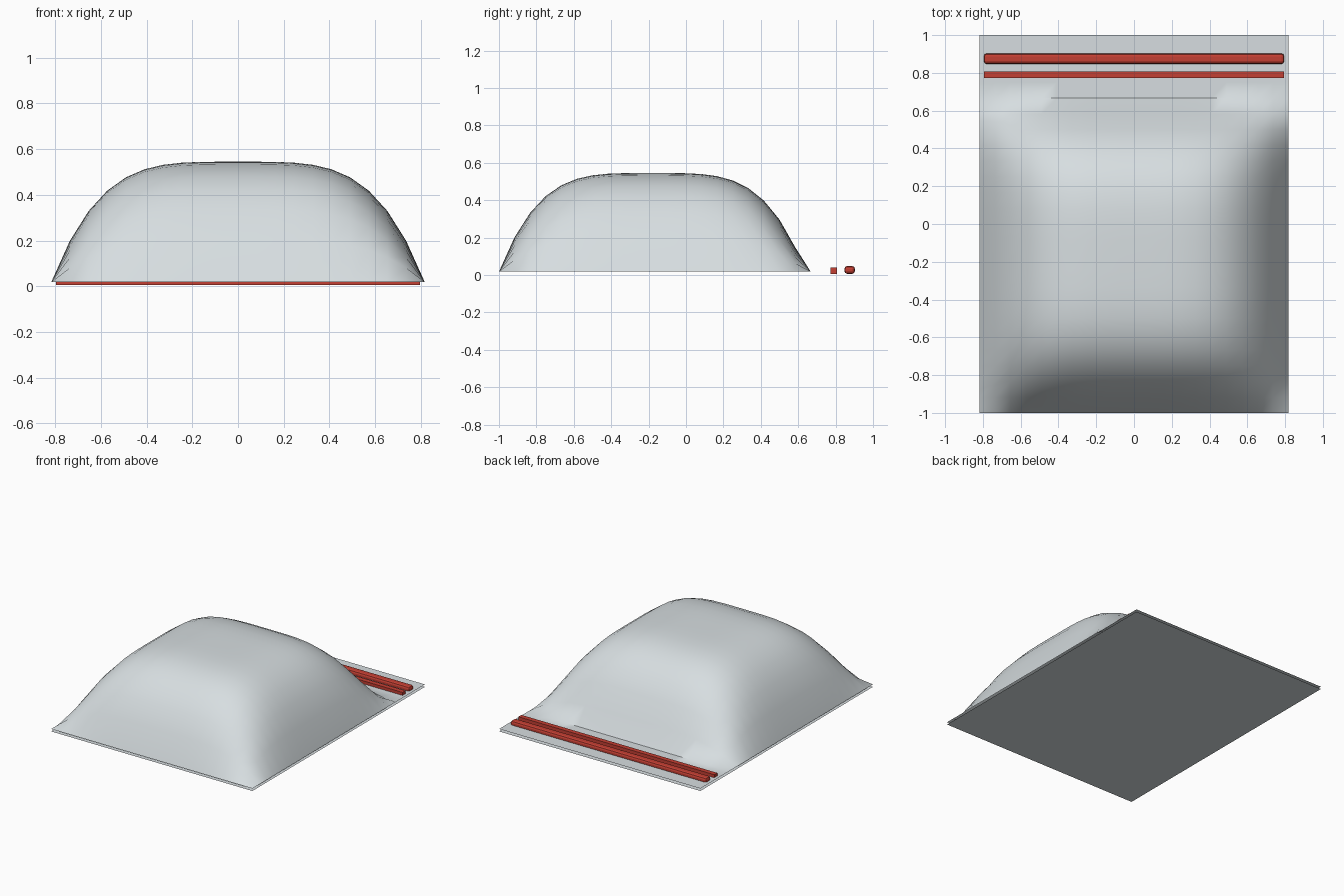
import bpy
import bmesh
import math

HALF_W = 0.817      # half width of the bag
SEAM_Z = 0.018      # height of the upper sheet's rim
BULGE = 0.527       # height of the filled part above the rim
FILL_Y, FILL_R = -0.18, 0.82   # centre and half length of the filled part

cube = bpy.data.objects.get("Cube")
if cube:
    bpy.data.objects.remove(cube, do_unlink=True)


def material(name, color):
    mat = bpy.data.materials.new(name)
    mat.use_nodes = True
    mat.diffuse_color = color
    mat.node_tree.nodes["Principled BSDF"].inputs["Base Color"].default_value = color
    return mat


def add_object(name, bm, mat):
    mesh = bpy.data.meshes.new(name)
    bm.to_mesh(mesh)
    bm.free()
    mesh.materials.append(mat)
    obj = bpy.data.objects.new(name, mesh)
    bpy.context.collection.objects.link(obj)
    return obj


def smooth(obj, degrees):
    bpy.ops.object.select_all(action="DESELECT")
    obj.select_set(True)
    bpy.context.view_layer.objects.active = obj
    bpy.ops.object.shade_smooth_by_angle(angle=math.radians(degrees))


def sheet(nx, ny):
    bm = bmesh.new()
    bmesh.ops.create_grid(bm, x_segments=nx, y_segments=ny, size=1)
    for v in bm.verts:
        v.co.x *= HALF_W
    return bm


def bar(name, y, z, depth, height, mat):
    bm = bmesh.new()
    bmesh.ops.create_cube(bm, size=1)
    for v in bm.verts:
        v.co.x *= 1.59
        v.co.y = v.co.y * depth + y
        v.co.z = v.co.z * height + z
    return add_object(name, bm, mat)


film = material("pale_grey_film", (0.68, 0.73, 0.75, 1))
red = material("red_seal", (0.55, 0.05, 0.033, 1))

# Flat lower sheet, facing down
bm = sheet(1, 1)
bmesh.ops.reverse_faces(bm, faces=bm.faces)
add_object("lower_sheet", bm, film)

# Upper sheet, bulging over the contents and flat behind them
bm = sheet(20, 24)
for v in bm.verts:
    across = 1 - (v.co.x / HALF_W) ** 4
    along = 1 - ((v.co.y - FILL_Y) / FILL_R) ** 4
    v.co.z = SEAM_Z + BULGE * max(0, across) * max(0, along)
smooth(add_object("upper_sheet", bm, film), 53.5)

# Closing strips along the open end
bar("seal_strip", 0.79, 0.023, 0.035, 0.034, red)
slider = bar("seal_ridge", 0.875, 0.027, 0.056, 0.042, red)
bevel = slider.modifiers.new("rounded_edges", "BEVEL")
bevel.width = 0.015
bevel.segments = 2
